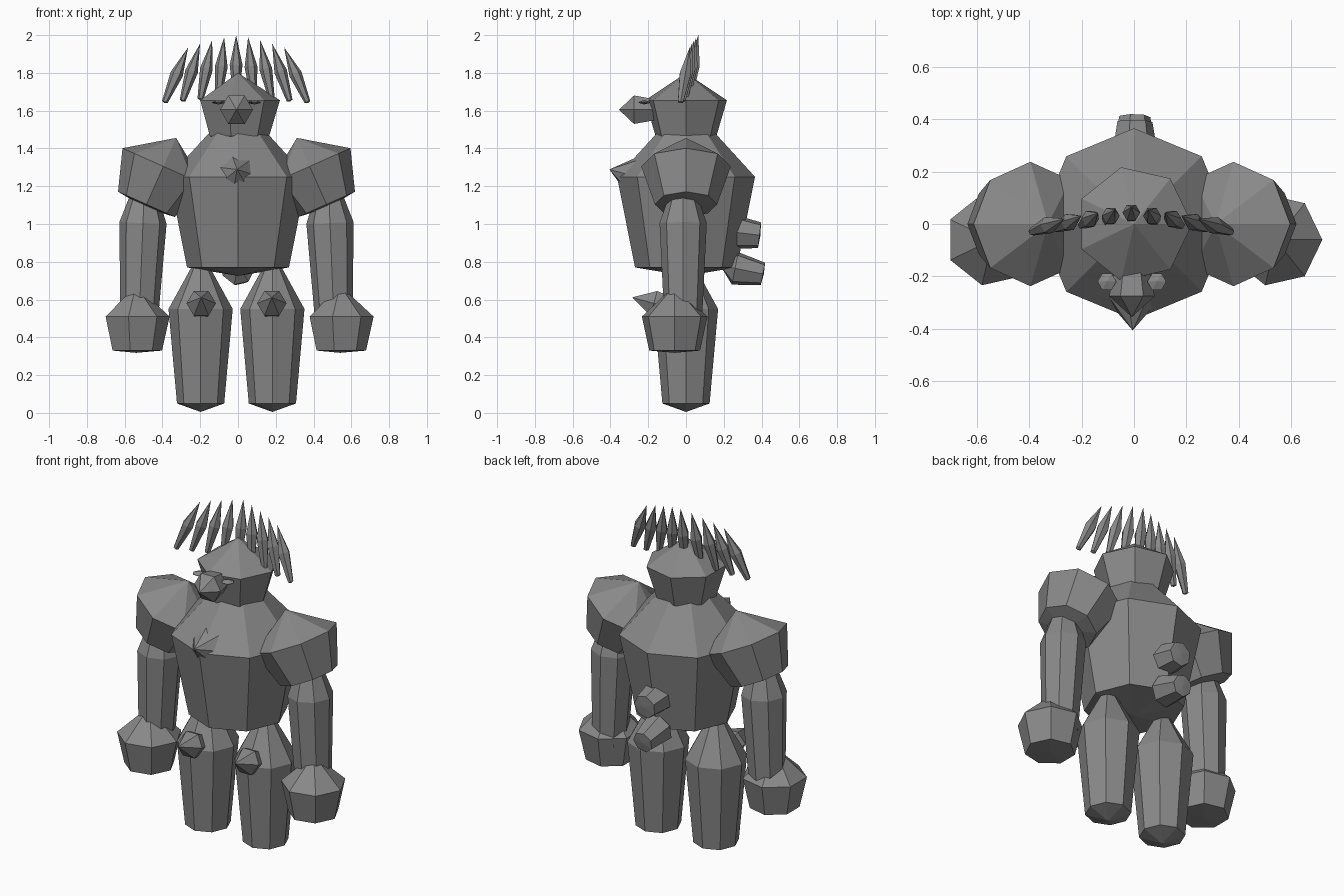
import bpy, bmesh, math
from mathutils import Vector

if "Cube" in bpy.data.objects:
    bpy.data.objects.remove(bpy.data.objects["Cube"])

stone = bpy.data.materials.new("grey_stone")
stone.diffuse_color = (0.25, 0.25, 0.25, 1)
stone.use_nodes = True
stone.node_tree.nodes["Principled BSDF"].inputs["Base Color"].default_value = stone.diffuse_color


def crystal(name, center, axis, tip, r1, length, r2, cap, n):
    """Faceted gem: point 'tip' ahead of a wide ring, then a narrower ring
    'length' behind it, closed by a shallow point 'cap' deep."""
    w = Vector(axis).normalized()
    u = Vector((1, 0, 0)) if abs(w.x) < 0.9 else Vector((0, 1, 0))
    u = (u - w * u.dot(w)).normalized()
    v = w.cross(u)
    c = Vector(center)
    bm = bmesh.new()

    def ring(r, h):
        return [bm.verts.new(c + w * h + (u * math.cos(a) + v * math.sin(a)) * r)
                for a in (2 * math.pi * i / n for i in range(n))]

    top, bottom = bm.verts.new(c + w * tip), bm.verts.new(c - w * (length + cap))
    a, b = ring(r1, 0), ring(r2, -length)
    for i in range(n):
        j = (i + 1) % n
        bm.faces.new((top, a[i], a[j]))
        bm.faces.new((a[j], a[i], b[i], b[j]))
        bm.faces.new((bottom, b[j], b[i]))
    bmesh.ops.recalc_face_normals(bm, faces=bm.faces[:])
    me = bpy.data.meshes.new(name)
    bm.to_mesh(me)
    bm.free()
    me.materials.append(stone)
    ob = bpy.data.objects.new(name, me)
    bpy.context.collection.objects.link(ob)
    return ob


UP = (0, 0, 1)
FORWARD_UP = (0, -0.966, 0.26)

# Body and head
crystal("torso", (0, 0, 1.25), UP, 0.40, 0.365, 0.48, 0.27, 0.045, 8)
crystal("head", (0, 0, 1.655), UP, 0.145, 0.222, 0.19, 0.165, 0.03, 7)
crystal("nose", (-0.008, -0.275, 1.605), (0, -1, 0), 0.08, 0.087, 0.13, 0.06, 0.02, 6)
crystal("chest_gem", (-0.005, -0.28, 1.255), FORWARD_UP, 0.13, 0.108, 0.15, 0.07, 0.02, 7)

# Lumps on the lower back
crystal("upper_back_lump", (0, 0.27, 0.955), (0, -1, 0.12), 0.08, 0.09, 0.12, 0.07, 0.005, 7)
crystal("lower_back_lump", (0, 0.26, 0.765), (0, -1, 0.2), 0.08, 0.09, 0.15, 0.062, 0.005, 7)

# Paired parts
for side, s in (("left", -1), ("right", 1)):
    o = -0.008
    crystal(side + "_shoulder", (s * 0.387 + o, 0, 1.305), (-s * 0.407, 0, 0.914),
            0.165, 0.237, 0.22, 0.165, 0.02, 8)
    crystal(side + "_arm", (s * 0.495 + o, -0.015, 1.005), (-s * 0.04, 0, 1),
            0.36, 0.125, 0.55, 0.098, 0.02, 8)
    crystal(side + "_hand", (s * 0.54, -0.06, 0.51), UP, 0.165, 0.178, 0.18, 0.138, 0.012, 7)
    crystal(side + "_leg", (s * 0.19 + o, 0, 0.55), UP, 0.31, 0.17, 0.50, 0.125, 0.045, 8)
    crystal(side + "_knee", (s * 0.187 + o, -0.17, 0.58), FORWARD_UP, 0.12, 0.078, 0.12, 0.055, 0.02, 6)
    crystal(side + "_eye", (s * 0.095 + o, -0.22, 1.645), UP, 0.012, 0.036, 0.006, 0.028, 0.006, 6)

# Fan of hair spikes
for i in range(-4, 5):
    t = abs(i) / 4
    tip = Vector((0.0635 * i - 0.01, 0.065 - 0.045 * t, 2.0 - 0.065 * t ** 1.3))
    root = Vector((0.095 * i - 0.01, 0.02 - 0.05 * t, 1.67 - 0.03 * t))
    d = tip - root
    crystal("hair_spike_%d" % (i + 5), root + d * 0.52, d, d.length * 0.48, 0.034,
            d.length * 0.5, 0.016, d.length * 0.02, 6)
